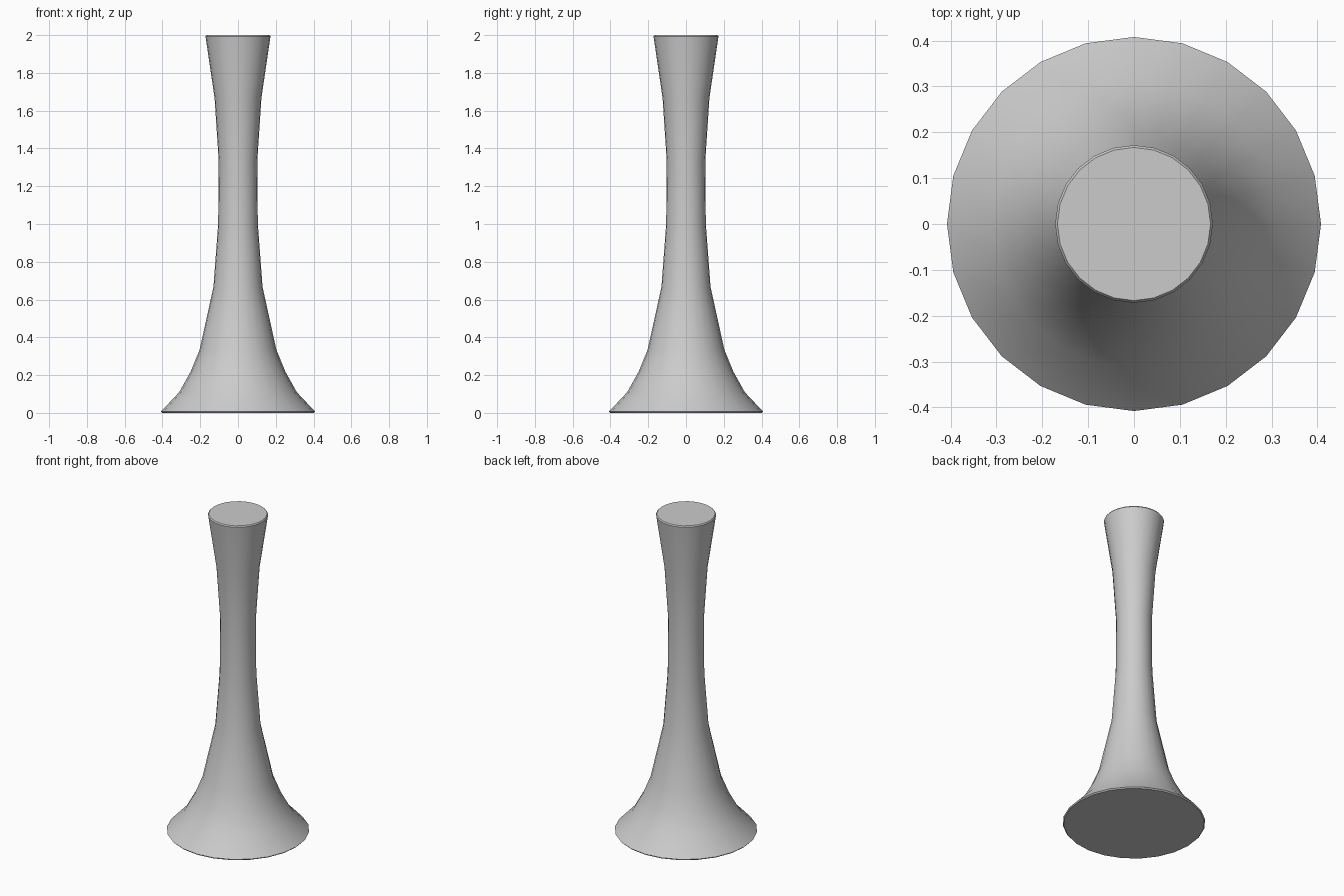
import bpy, bmesh, math

if "Cube" in bpy.data.objects:
    bpy.data.objects.remove(bpy.data.objects["Cube"])

SIDES = 24
# (radius, height) from the foot to the rim, with small bevels at both ends
PROFILE = [(0.402, 0.0), (0.408, 0.007), (0.311, 0.11), (0.25, 0.22), (0.203, 0.335),
           (0.13, 0.667), (0.105, 1.0), (0.102, 1.333), (0.124, 1.667),
           (0.172, 1.993), (0.167, 2.0)]


def lathe(name, profile, sides):
    bm = bmesh.new()
    rings = [[bm.verts.new((r * math.cos(2 * math.pi * i / sides),
                            r * math.sin(2 * math.pi * i / sides), z))
              for i in range(sides)] for r, z in profile]
    for low, high in zip(rings, rings[1:]):
        for i in range(sides):
            j = (i + 1) % sides
            bm.faces.new((low[i], low[j], high[j], high[i]))
    bm.faces.new(rings[0][::-1])
    bm.faces.new(rings[-1])
    mesh = bpy.data.meshes.new(name)
    bm.to_mesh(mesh)
    bm.free()
    obj = bpy.data.objects.new(name, mesh)
    bpy.context.collection.objects.link(obj)
    return obj


# Flared pedestal, smooth around with crisp ends
stand = lathe("flared_pedestal", PROFILE, SIDES)
bpy.context.view_layer.objects.active = stand
stand.select_set(True)
bpy.ops.object.shade_smooth_by_angle(angle=math.radians(30))
